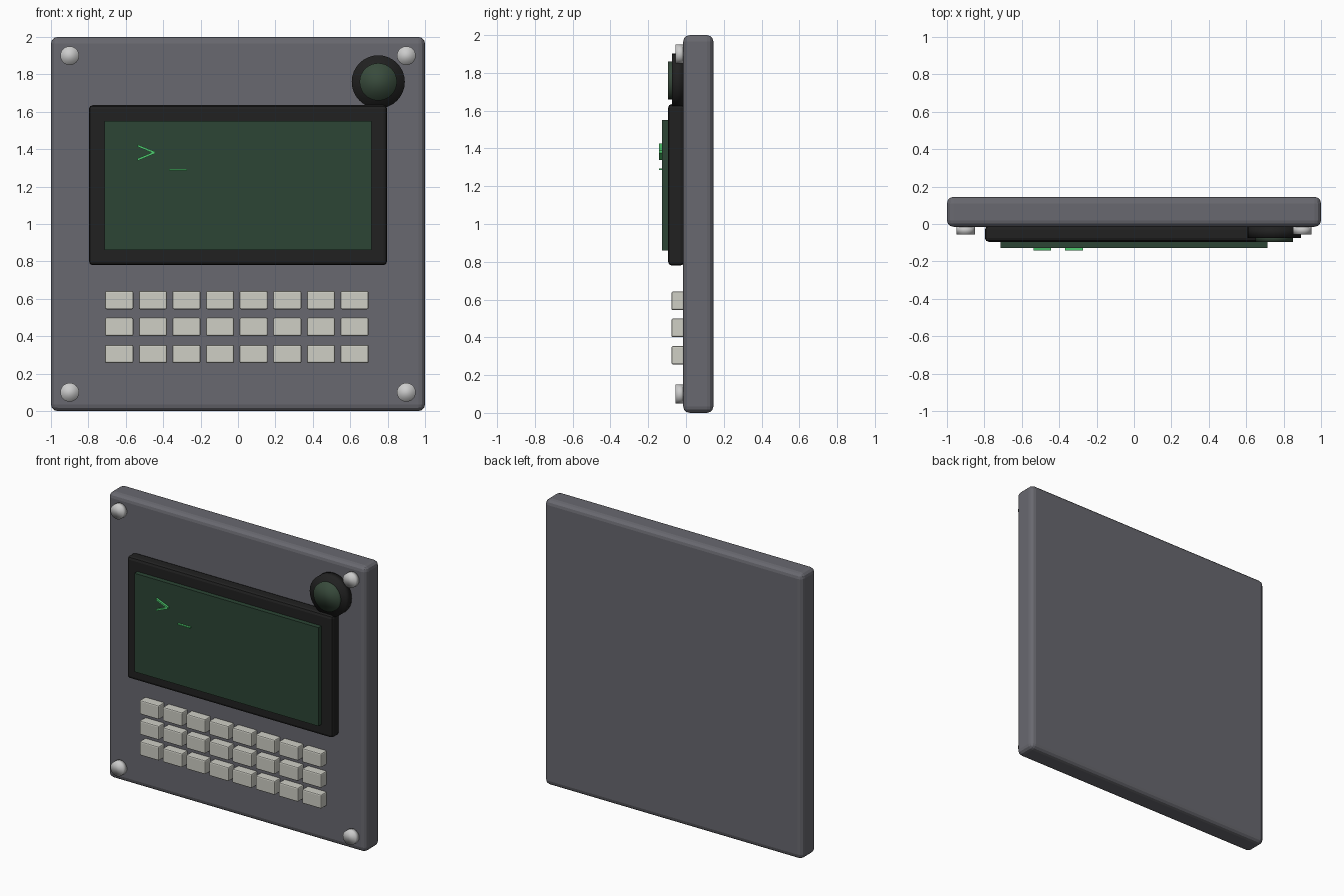
import bpy, bmesh, math
from mathutils import Matrix

if "Cube" in bpy.data.objects:
    bpy.data.objects.remove(bpy.data.objects["Cube"])


def material(name, rgb):
    m = bpy.data.materials.new(name)
    m.diffuse_color = (*rgb, 1)
    m.use_nodes = True
    m.node_tree.nodes["Principled BSDF"].inputs["Base Color"].default_value = m.diffuse_color
    return m


CASE = material("case_grey", (0.14, 0.14, 0.16))
BLACK = material("black_plastic", (0.015, 0.015, 0.015))
SCREEN = material("screen_green", (0.025, 0.06, 0.035))
GLOW = material("glow_green", (0.08, 0.6, 0.16))
LENS = material("lens_green", (0.04, 0.07, 0.045))
KEY = material("key_cream", (0.62, 0.62, 0.56))
METAL = material("screw_metal", (0.6, 0.6, 0.6))


def add(name, bm, mat, smooth=False):
    me = bpy.data.meshes.new(name)
    bmesh.ops.recalc_face_normals(bm, faces=bm.faces)
    for f in bm.faces:
        f.smooth = smooth
    bm.to_mesh(me)
    bm.free()
    ob = bpy.data.objects.new(name, me)
    bpy.context.collection.objects.link(ob)
    me.materials.append(mat)
    return ob


def box(name, x, y, z, mat, bevel=0, segments=2):
    """Box from (min, max) pairs on each axis."""
    bm = bmesh.new()
    mid = [(a + b) / 2 for a, b in (x, y, z)]
    size = [b - a for a, b in (x, y, z)]
    bmesh.ops.create_cube(bm, size=1, matrix=Matrix.Translation(mid) @ Matrix.Diagonal((*size, 1)))
    ob = add(name, bm, mat)
    if bevel:
        mod = ob.modifiers.new("bevel", "BEVEL")
        mod.width, mod.segments = bevel, segments
    return ob


def disc(name, x, z, r, y, mat):
    """Smooth cylinder facing the front, between y[0] and y[1]."""
    bm = bmesh.new()
    m = Matrix.Translation((x, sum(y) / 2, z)) @ Matrix.Rotation(math.pi / 2, 4, 'X')
    bmesh.ops.create_cone(bm, cap_ends=True, segments=32, radius1=r, radius2=r,
                          depth=y[1] - y[0], matrix=m)
    return add(name, bm, mat, True)


def prism(name, outline, y, mat):
    """Front outline extruded along y."""
    bm = bmesh.new()
    face = bm.faces.new([bm.verts.new((px, y[0], pz)) for px, pz in outline])
    ext = bmesh.ops.extrude_face_region(bm, geom=[face])
    verts = [v for v in ext["geom"] if isinstance(v, bmesh.types.BMVert)]
    bmesh.ops.translate(bm, verts=verts, vec=(0, y[1] - y[0], 0))
    if len(bm.faces) == len(outline) + 1:
        bm.faces.new([v for v in bm.verts if abs(v.co.y - y[0]) < 1e-6])
    return add(name, bm, mat)


# Main panel
box("panel", (-1, 1), (-0.015, 0.145), (0, 2), CASE, 0.035, 3)

# Screen with its frame
box("screen_frame", (-0.797, 0.797), (-0.095, -0.01), (0.78, 1.635), BLACK, 0.02)
box("screen", (-0.713, 0.713), (-0.128, -0.09), (0.86, 1.55), SCREEN)

# Prompt arrow and cursor bar
prism("prompt_arrow", [(-0.537, 1.425), (-0.445, 1.388), (-0.445, 1.376), (-0.537, 1.338),
                       (-0.537, 1.35), (-0.462, 1.382), (-0.537, 1.413)], (-0.143, -0.125), GLOW)
box("cursor_bar", (-0.37, -0.274), (-0.143, -0.125), (1.286, 1.293), GLOW)

# Camera
disc("camera_ring", 0.75, 1.76, 0.142, (-0.075, -0.01), BLACK)
disc("camera_lens", 0.75, 1.76, 0.10, (-0.095, -0.05), LENS)

# Keyboard, three rows of eight
for row, z in enumerate((0.305, 0.45, 0.593)):
    for col in range(8):
        x = -0.635 + col * 0.1797
        box(f"key_{row}_{col}", (x - 0.075, x + 0.075), (-0.077, -0.01),
            (z - 0.049, z + 0.049), KEY, 0.008)

# Corner screws
for sx in (-0.9, 0.9):
    for z in (0.1, 1.9):
        disc("screw", sx, z, 0.05, (-0.055, -0.01), METAL)
